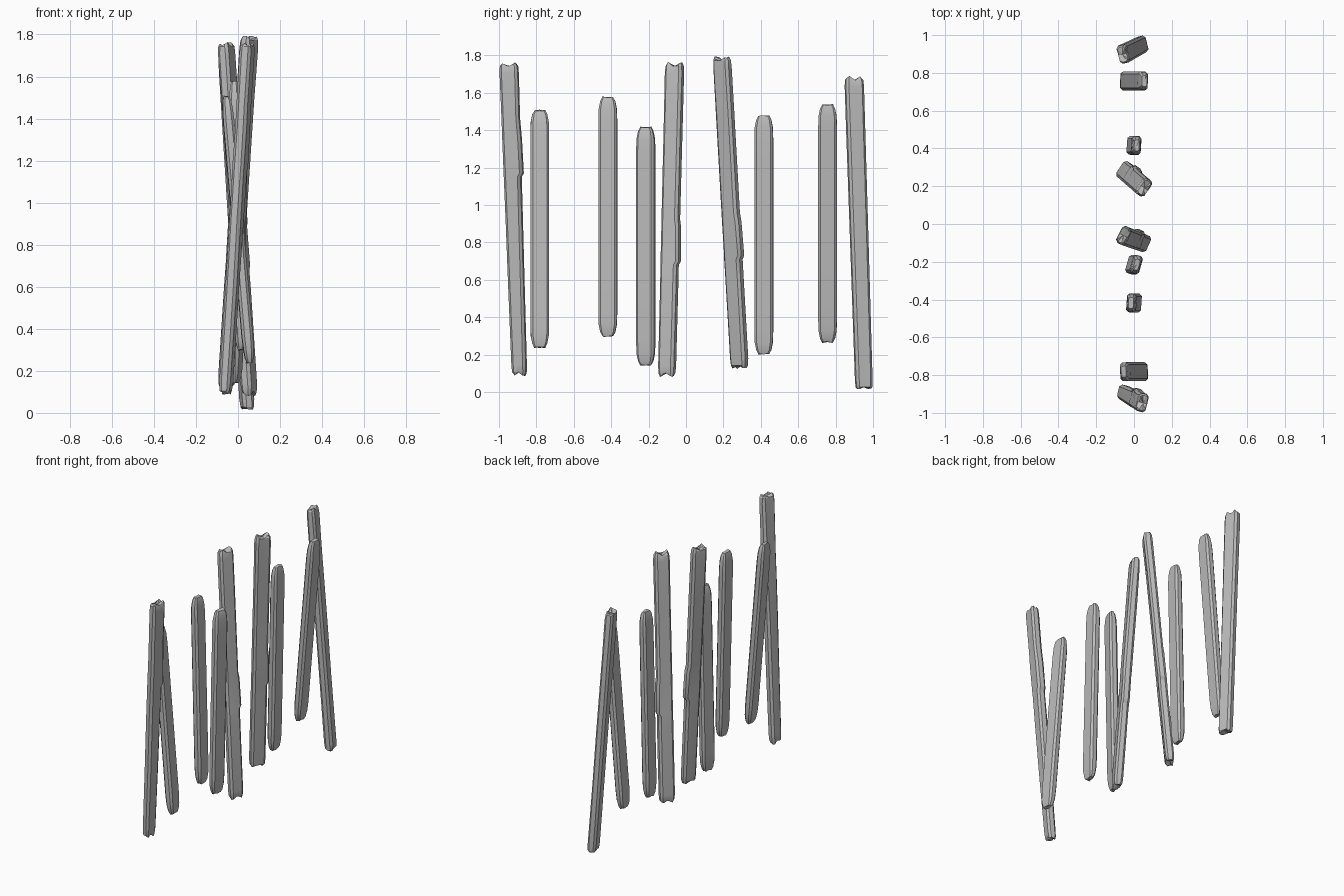
import bpy, bmesh, math, random
from mathutils import Vector

cube = bpy.data.objects.get("Cube")
if cube:
    bpy.data.objects.remove(cube, do_unlink=True)

rng = random.Random(4)

wood = bpy.data.materials.new("weathered_grey")
wood.use_nodes = True
GREY = (0.5, 0.5, 0.5, 1)
wood.diffuse_color = GREY
wood.node_tree.nodes["Principled BSDF"].inputs["Base Color"].default_value = GREY


def section(width, thick):
    """Chamfered rectangle with a midpoint on both wide faces (x thick, y wide)."""
    w, t, c = width / 2, thick / 2, thick * 0.24
    half = [(t, 0), (t, w - c), (t - c, w), (c - t, w), (-t, w - c)]
    return half + [(-x, -y) for x, y in half]


def plank(name, bottom, top, widths, thick, yaw, rounded, chip=None):
    """Loft a worn slat; chip is the height of a splinter step on its +y edge."""
    bottom, top = Vector(bottom), Vector(top)
    length = top.z - bottom.z
    # Each ring: distance along the slat, width scale, thickness scale, splinter
    if rounded:
        ends = [(0, .58, .5), (.025, .8, .75), (.065, .96, .9), (.13, 1, 1)]
    else:
        ends = [(0, .8, .72), (.022, .95, .9), (.06, 1, 1)]
    rings = [(d / length, a, b, 0) for d, a, b in ends]
    rings += [(1 - d / length, a, b, 0) for d, a, b in ends]
    rings += [(f, 1, 1, 0) for f in (.3, .5, .82)]
    if chip:
        f = (chip - bottom.z) / length
        rings += [(f, 1, 1, 0), (f + .012, 1, 1, .012), (f + .12, 1, 1, .007)]
    rings.sort()

    bm = bmesh.new()
    c, s = math.cos(yaw), math.sin(yaw)
    loops = []
    for f, a, b, splinter in rings:
        centre = bottom.lerp(top, f)
        width = widths[0] + (widths[1] - widths[0]) * f
        is_end = f < .001 or f > .999
        inward = 1 if f < .5 else -1
        loop = []
        for i, (x, y) in enumerate(section(width * a, thick * b)):
            if 1 <= i <= 4:
                y += splinter
            z = 0
            if is_end:
                # Ragged sawn end with a shallow notch across the middle
                z = inward * rng.uniform(0, .008 if rounded else .018)
                if i % 5 == 0 and not rounded:
                    z = inward * .025
            elif not rounded:
                x += rng.uniform(-.0015, .0015)
            loop.append(bm.verts.new(centre + Vector((x * c - y * s, x * s + y * c, z))))
        loops.append(loop)
    for lo, hi in zip(loops, loops[1:]):
        for i in range(len(lo)):
            j = (i + 1) % len(lo)
            bm.faces.new((lo[i], lo[j], hi[j], hi[i]))
    for loop, flip, inward in ((loops[0], True, 1), (loops[-1], False, -1)):
        mid = sum((v.co for v in loop), Vector()) / len(loop)
        hub = bm.verts.new(mid + Vector((0, 0, inward * (0 if rounded else .01))))
        for i in range(len(loop)):
            tri = (loop[i], loop[(i + 1) % len(loop)], hub)
            bm.faces.new(tri[::-1] if flip else tri)
    bmesh.ops.recalc_face_normals(bm, faces=bm.faces)

    mesh = bpy.data.meshes.new(name)
    bm.to_mesh(mesh)
    bm.free()
    mesh.materials.append(wood)
    obj = bpy.data.objects.new(name, mesh)
    bpy.context.collection.objects.link(obj)
    bpy.ops.object.select_all(action='DESELECT')
    obj.select_set(True)
    bpy.context.view_layer.objects.active = obj
    bpy.ops.object.shade_smooth_by_angle(angle=math.radians(30))


# Tall leaning planks with ragged ends
TALL = [
    ("front_tall_plank", (-.06, -.89, .085), (.047, -.947, 1.765), (.078, .1), -14, 1.15),
    ("middle_tall_plank", (.055, -.102, .08), (-.057, -.06, 1.765), (.092, .1), -25, .68),
    ("crossed_tall_plank", (-.055, .287, .12), (.055, .192, 1.795), (.098, .1), -34, .71),
    ("rear_tall_plank", (.045, .952, .005), (-.06, .898, 1.69), (.09, .1), 14, None),
]
for name, low, high, widths, yaw, chip in TALL:
    plank(name, low, high, widths, .056, math.radians(yaw), False, chip)

# Shorter slats with rounded ends: name, y, foot, head, lean in x, yaw
SHORT = [
    ("front_short_slat", -.782, .235, 1.51, -.055, 2),
    ("second_short_slat", -.418, .295, 1.58, -.016, -4),
    ("third_short_slat", -.215, .14, 1.42, .014, -16),
    ("fourth_short_slat", .416, .2, 1.48, .014, -4),
    ("rear_short_slat", .757, .262, 1.54, .055, -2),
]
for name, y, foot, head, lean, yaw in SHORT:
    plank(name, (-lean, y, foot), (lean, y, head), (.1, .1), .053,
          math.radians(yaw), True)
